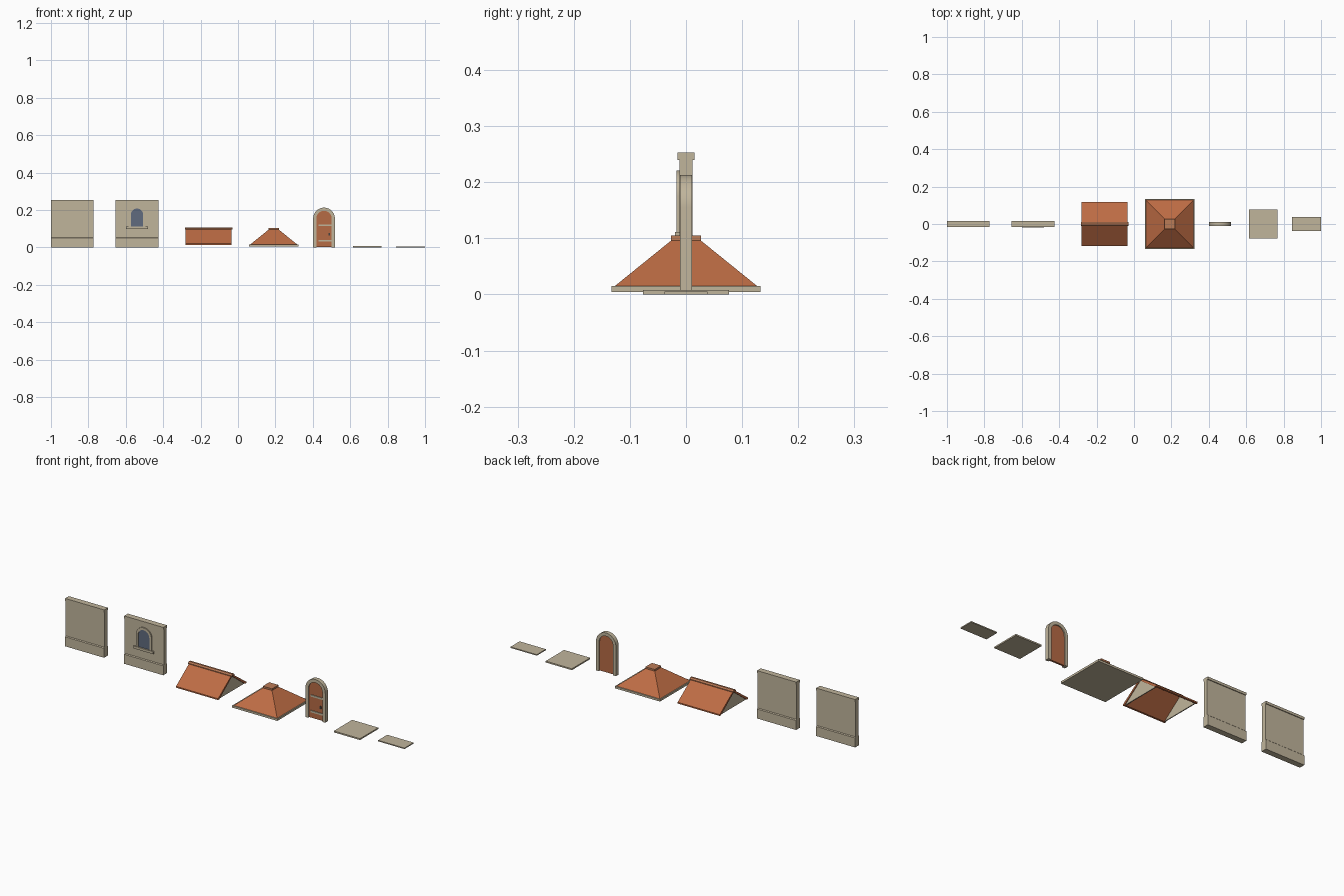
import bpy, bmesh, math
from mathutils import Vector

if "Cube" in bpy.data.objects:
    bpy.data.objects.remove(bpy.data.objects["Cube"])


def material(name, rgb):
    m = bpy.data.materials.new(name)
    m.diffuse_color = (*rgb, 1)
    m.use_nodes = True
    m.node_tree.nodes["Principled BSDF"].inputs["Base Color"].default_value = m.diffuse_color
    return m


STONE = material("warm stone", (0.53, 0.46, 0.33))
TILE = material("terracotta tile", (0.51, 0.15, 0.058))
RIDGE = material("ridge tile", (0.50, 0.20, 0.095))
DOOR = material("door wood", (0.47, 0.145, 0.06))
GLASS = material("window glass", (0.115, 0.145, 0.21))
IRON = material("dark iron", (0.06, 0.055, 0.05))


def prism(name, profile, axis, lo, hi, mat, smooth=False):
    """Extrude a profile: (y, z) points along x, or (x, z) points along y."""
    bm = bmesh.new()
    put = (lambda p: (lo, p[0], p[1])) if axis == 'x' else (lambda p: (p[0], lo, p[1]))
    face = bm.faces.new([bm.verts.new(put(p)) for p in profile])
    out = bmesh.ops.extrude_face_region(bm, geom=[face])
    move = Vector((hi - lo, 0, 0)) if axis == 'x' else Vector((0, hi - lo, 0))
    bmesh.ops.translate(bm, vec=move,
                        verts=[g for g in out['geom'] if isinstance(g, bmesh.types.BMVert)])
    bmesh.ops.recalc_face_normals(bm, faces=bm.faces)
    return finish(name, bm, mat, smooth)


def finish(name, bm, mat, smooth=False):
    me = bpy.data.meshes.new(name)
    bm.to_mesh(me)
    bm.free()
    me.materials.append(mat)
    ob = bpy.data.objects.new(name, me)
    bpy.context.collection.objects.link(ob)
    if smooth:
        bpy.ops.object.select_all(action='DESELECT')
        ob.select_set(True)
        bpy.context.view_layer.objects.active = ob
        bpy.ops.object.shade_smooth_by_angle(angle=math.radians(30))
    return ob


def box(name, x0, x1, y0, y1, z0, z1, mat):
    return prism(name, [(x0, z0), (x1, z0), (x1, z1), (x0, z1)], 'y', y0, y1, mat)


def arch(cx, r, base, spring, n=20):
    """Round-headed outline from the right foot over to the left foot."""
    top = [(cx + r * math.cos(math.pi * i / n), spring + r * math.sin(math.pi * i / n))
           for i in range(n + 1)]
    return [(cx + r, base)] + top + [(cx - r, base)]


def arch_frame(name, cx, r_out, r_in, base, spring, y0, y1):
    prism(name, arch(cx, r_out, base, spring) + arch(cx, r_in, base, spring)[::-1],
          'y', y0, y1, STONE, True)


# Wall panels: plinth, wall face and coping in one section
half = [(0.0155, 0), (0.0155, 0.05), (0.0113, 0.054), (0.0113, 0.24),
        (0.0155, 0.24), (0.0155, 0.253)]
section = half + [(-y, z) for y, z in reversed(half)]
prism("plain_wall", section, 'x', -1.0, -0.772, STONE)
prism("window_wall", section, 'x', -0.655, -0.426, STONE)

# Arched window on the second wall
WX = -0.54
prism("window_pane", arch(WX, 0.034, 0.108, 0.175), 'y', -0.0125, -0.010, GLASS)
arch_frame("window_frame", WX, 0.046, 0.033, 0.108, 0.175, -0.017, -0.010)
box("window_sill", WX - 0.058, WX + 0.058, -0.0195, -0.010, 0.098, 0.111, STONE)

# Gable roof: hollow tile shell, thin stone gables, ridge tile
GX0, GX1 = -0.28, -0.034
prism("gable_roof_tiles", [(-0.118, 0.013), (-0.118, 0.020), (0, 0.105), (0.118, 0.020),
                           (0.118, 0.013), (0.108, 0.013), (0, 0.094), (-0.108, 0.013)],
      'x', GX0, GX1, TILE)
for i, x in enumerate((GX0 + 0.004, GX1 - 0.009)):
    prism(f"gable_end_{i + 1}", [(-0.109, 0.0135), (0.109, 0.0135), (0, 0.096)],
          'x', x, x + 0.005, STONE)
prism("gable_ridge_tile", [(-0.011, 0.096), (-0.011, 0.101), (-0.005, 0.108),
                           (0.005, 0.108), (0.011, 0.101), (0.011, 0.096), (0, 0.100)],
      'x', GX0 - 0.004, GX1 + 0.005, RIDGE)

# Hip roof: eaves slab, four slopes, cap
HX = 0.191
box("hip_roof_eaves", HX - 0.132, HX + 0.132, -0.133, 0.133, 0.004, 0.0148, STONE)
bm = bmesh.new()
rings = [[bm.verts.new((HX + sx * r, sy * r, z)) for sx, sy in
          ((-1, -1), (1, -1), (1, 1), (-1, 1))] for r, z in ((0.127, 0.0148), (0.024, 0.098))]
for i in range(4):
    j = (i + 1) % 4
    bm.faces.new((rings[0][i], rings[0][j], rings[1][j], rings[1][i]))
bm.faces.new(rings[1])
bm.faces.new(rings[0][::-1])
finish("hip_roof_tiles", bm, TILE)
box("hip_roof_cap", HX - 0.027, HX + 0.027, -0.027, 0.027, 0.096, 0.105, RIDGE)

# Arched door: stone surround, recessed leaf, straps and handle
DX = 0.46
arch_frame("door_frame", DX, 0.058, 0.041, 0, 0.155, -0.011, 0.011)
prism("door_leaf", arch(DX, 0.042, 0.002, 0.155), 'y', -0.005, 0.005, DOOR)
for i, z in enumerate((0.036, 0.119)):
    box(f"door_strap_{i + 1}", DX - 0.030, DX + 0.040, -0.0085, -0.004, z - 0.005, z + 0.005, STONE)
box("door_handle", DX + 0.024, DX + 0.031, -0.010, -0.004, 0.063, 0.077, IRON)

# Paving slabs
box("large_floor_slab", 0.614, 0.767, -0.0765, 0.0765, 0, 0.0075, STONE)
box("small_floor_slab", 0.846, 1.0, -0.038, 0.038, 0, 0.0055, STONE)
